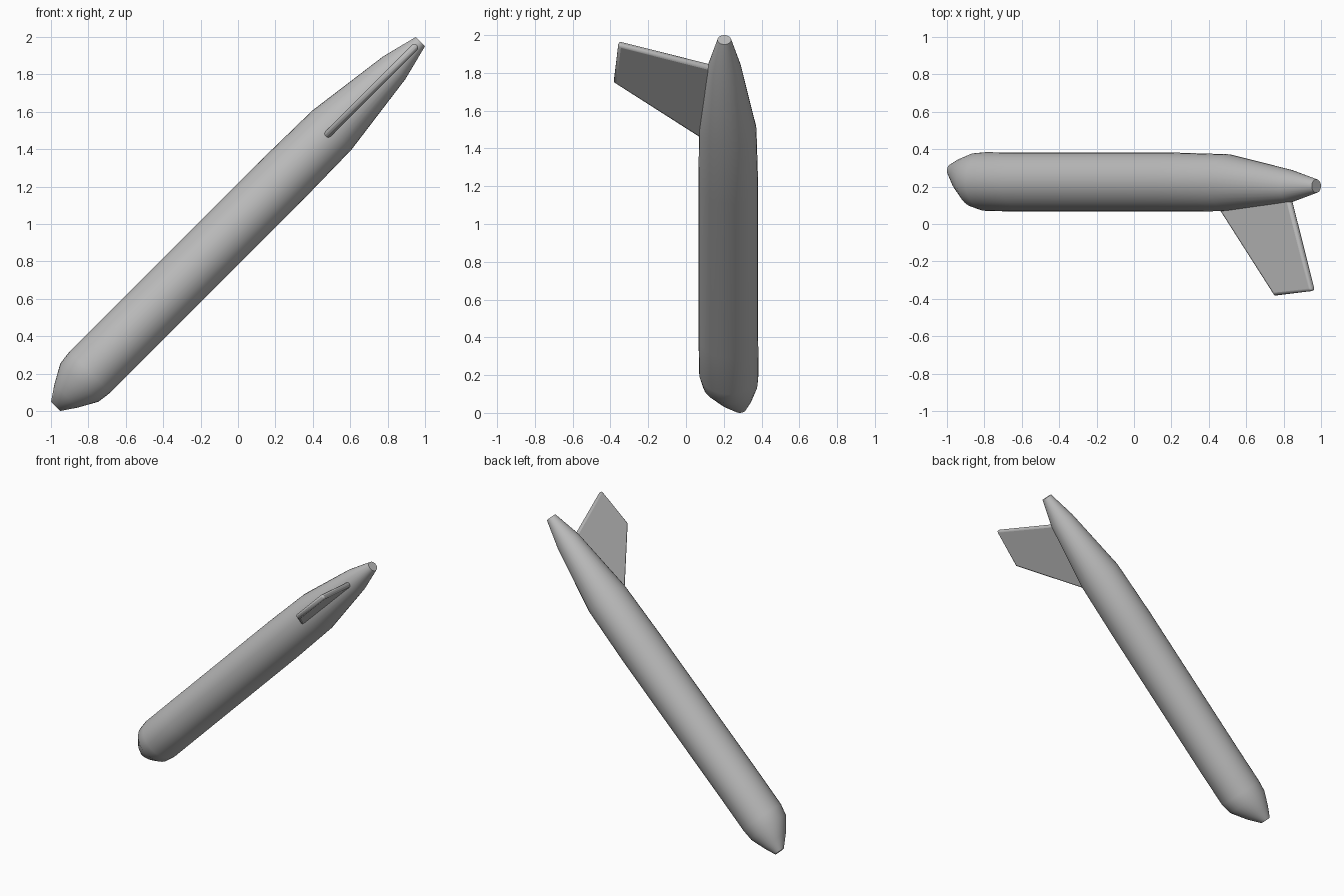
import bpy, bmesh, math
from mathutils import Vector

if "Cube" in bpy.data.objects:
    bpy.data.objects.remove(bpy.data.objects["Cube"])

R2 = math.sqrt(2)
SIDES = 32

grey = bpy.data.materials.new("plain grey")
grey.diffuse_color = (0.5, 0.5, 0.5, 1)
grey.use_nodes = True
grey.node_tree.nodes["Principled BSDF"].inputs["Base Color"].default_value = grey.diffuse_color


def place(t, y, w):
    """t runs along the climbing body axis, w across it, y is depth."""
    return Vector(((t - w) / R2, y, 1 + (t + w) / R2))


def finish(name, bm, angle):
    bmesh.ops.recalc_face_normals(bm, faces=bm.faces)
    mesh = bpy.data.meshes.new(name)
    bm.to_mesh(mesh)
    bm.free()
    mesh.materials.append(grey)
    obj = bpy.data.objects.new(name, mesh)
    bpy.context.collection.objects.link(obj)
    bpy.ops.object.select_all(action='DESELECT')
    obj.select_set(True)
    bpy.context.view_layer.objects.active = obj
    bpy.ops.object.shade_smooth_by_angle(angle=math.radians(angle))
    return obj


# Fuselage: rings of (axis position, centre y, y radius, cross radius)
rings = [
    (-1.379, 0.285, 0.035, 0.035),
    (-1.300, 0.259, 0.092, 0.088),
    (-1.200, 0.234, 0.145, 0.144),
    (-1.120, 0.227, 0.157, 0.155),
    (-0.850, 0.224, 0.158, 0.155),
    (0.300, 0.224, 0.158, 0.155),
    (0.710, 0.221, 0.152, 0.148),
    (1.181, 0.203, 0.087, 0.085),
    (1.379, 0.203, 0.036, 0.035),
]
bm = bmesh.new()
loops = []
for t, cy, ry, rw in rings:
    angles = [2 * math.pi * i / SIDES for i in range(SIDES)]
    loops.append([bm.verts.new(place(t, cy + ry * math.cos(a), rw * math.sin(a)))
                  for a in angles])
for a, b in zip(loops, loops[1:]):
    for i in range(SIDES):
        j = (i + 1) % SIDES
        bm.faces.new((a[i], a[j], b[j], b[i]))
bm.faces.new(loops[0])
bm.faces.new(loops[-1])
finish("fuselage", bm, 50)

# Tail fin: swept plate with softened edges, root sunk into the body
outline = [(0.580, 0.165), (1.170, 0.170), (1.188, 0.118),
           (1.357, -0.357), (1.071, -0.382), (0.665, 0.068)]
bm = bmesh.new()
sides = [[bm.verts.new(place(t, y, w)) for t, y in outline] for w in (-0.019, 0.019)]
for s in sides:
    bm.faces.new(s)
for i in range(len(outline)):
    j = (i + 1) % len(outline)
    bm.faces.new((sides[0][i], sides[0][j], sides[1][j], sides[1][i]))
fin = finish("tail_fin", bm, 80)
bevel = fin.modifiers.new("soft edges", 'BEVEL')
bevel.width = 0.014
bevel.segments = 2
bevel.limit_method = 'ANGLE'
bevel.angle_limit = math.radians(60)
